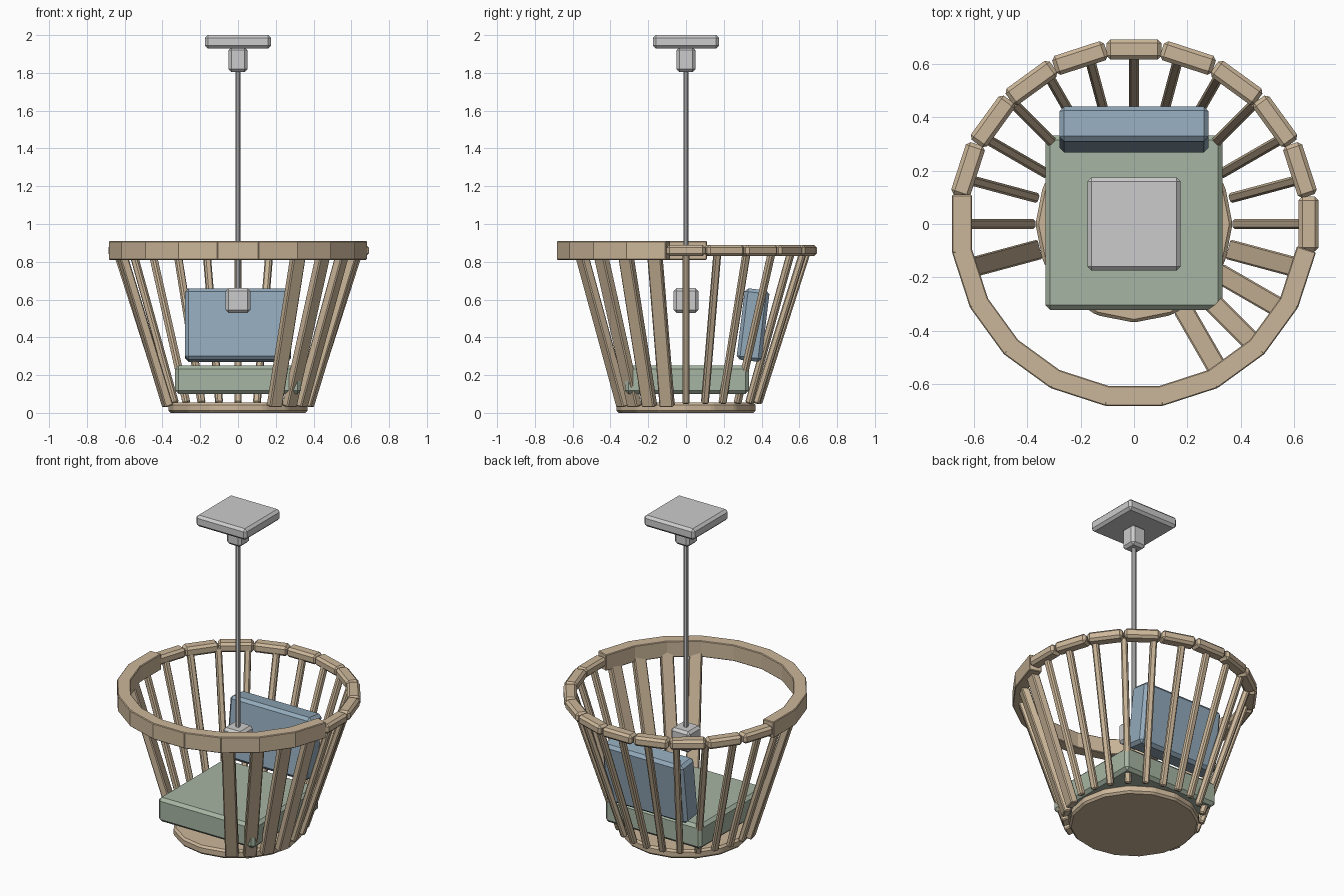
import bpy, bmesh, math
from mathutils import Matrix, Vector

if "Cube" in bpy.data.objects:
    bpy.data.objects.remove(bpy.data.objects["Cube"])


def material(name, col):
    m = bpy.data.materials.new(name)
    m.diffuse_color = (*col, 1)
    m.use_nodes = True
    m.node_tree.nodes["Principled BSDF"].inputs["Base Color"].default_value = m.diffuse_color
    return m


wood = material("wood", (0.60, 0.47, 0.32))
green = material("green_fabric", (0.38, 0.46, 0.36))
blue = material("blue_fabric", (0.29, 0.40, 0.50))


def finish(name, bm, bevel, mat=None):
    if bevel:
        bmesh.ops.bevel(bm, geom=bm.edges[:], offset=bevel, segments=1,
                        affect='EDGES', clamp_overlap=True)
    me = bpy.data.meshes.new(name)
    bm.to_mesh(me)
    bm.free()
    ob = bpy.data.objects.new(name, me)
    bpy.context.collection.objects.link(ob)
    if mat:
        me.materials.append(mat)
    return ob


def box(name, size, matrix, bevel, mat=None):
    bm = bmesh.new()
    bmesh.ops.create_cube(bm, size=1)
    bmesh.ops.scale(bm, vec=size, verts=bm.verts)
    ob = finish(name, bm, bevel, mat)
    ob.matrix_world = matrix
    return ob


def cylinder(name, r, z0, z1, sides, bevel, mat=None):
    bm = bmesh.new()
    bmesh.ops.create_cone(bm, cap_ends=True, segments=sides, radius1=r, radius2=r, depth=z1 - z0)
    ob = finish(name, bm, bevel, mat)
    ob.location.z = (z0 + z1) / 2
    return ob


def at(x, y, z):
    return Matrix.Translation((x, y, z))


# Hanging hardware
box("ceiling_plate", (0.35, 0.35, 0.07), at(0, 0, 1.965), 0.015)
box("ceiling_bracket", (0.10, 0.10, 0.13), at(0, 0, 1.87), 0.015)
cylinder("hanging_rod", 0.013, 0.60, 1.83, 8, 0)
box("rod_end_block", (0.13, 0.13, 0.13), at(0, 0, 0.595), 0.015)

# Base disc
cylinder("base_disc", 0.37, 0.0, 0.055, 16, 0.012, wood)

# Cushions
box("seat_cushion", (0.665, 0.655, 0.15), at(0, 0.005, 0.175), 0.018, green)
tilt = Matrix.Rotation(math.radians(-7), 4, 'X')
box("back_cushion", (0.56, 0.132, 0.38), at(0, 0.355, 0.465) @ tilt, 0.018, blue)

# Rim: slim segments at the back, tall ones at the front
for i in range(20):
    turn = Matrix.Rotation(math.radians(18 * i), 4, 'Z')
    if i < 10:
        box(f"back_rim_{i}", (0.075, 0.205, 0.06), turn @ at(0.655, 0, 0.86), 0.014, wood)
    else:
        box(f"front_rim_{i}", (0.075, 0.22, 0.10), turn @ at(0.645, 0, 0.86), 0.004, wood)


# Slats around the basket, leaning outwards, with the front left open
def slat(name, deg, w, d, r0, r1, z0, z1, bevel):
    lean = math.atan2(r1 - r0, z1 - z0)
    length = math.hypot(r1 - r0, z1 - z0)
    m = (Matrix.Rotation(math.radians(deg), 4, 'Z') @ at((r0 + r1) / 2, 0, (z0 + z1) / 2)
         @ Matrix.Rotation(lean, 4, 'Y'))
    box(name, (d, w, length), m, bevel, wood)


for deg in range(0, 181, 15):
    slat(f"back_slat_{deg}", deg, 0.038, 0.036, 0.385, 0.645, 0.05, 0.86, 0.008)
for deg in (195, 300, 315, 330, 345):
    slat(f"front_slat_{deg}", deg, 0.075, 0.045, 0.385, 0.645, 0.035, 0.86, 0.006)
